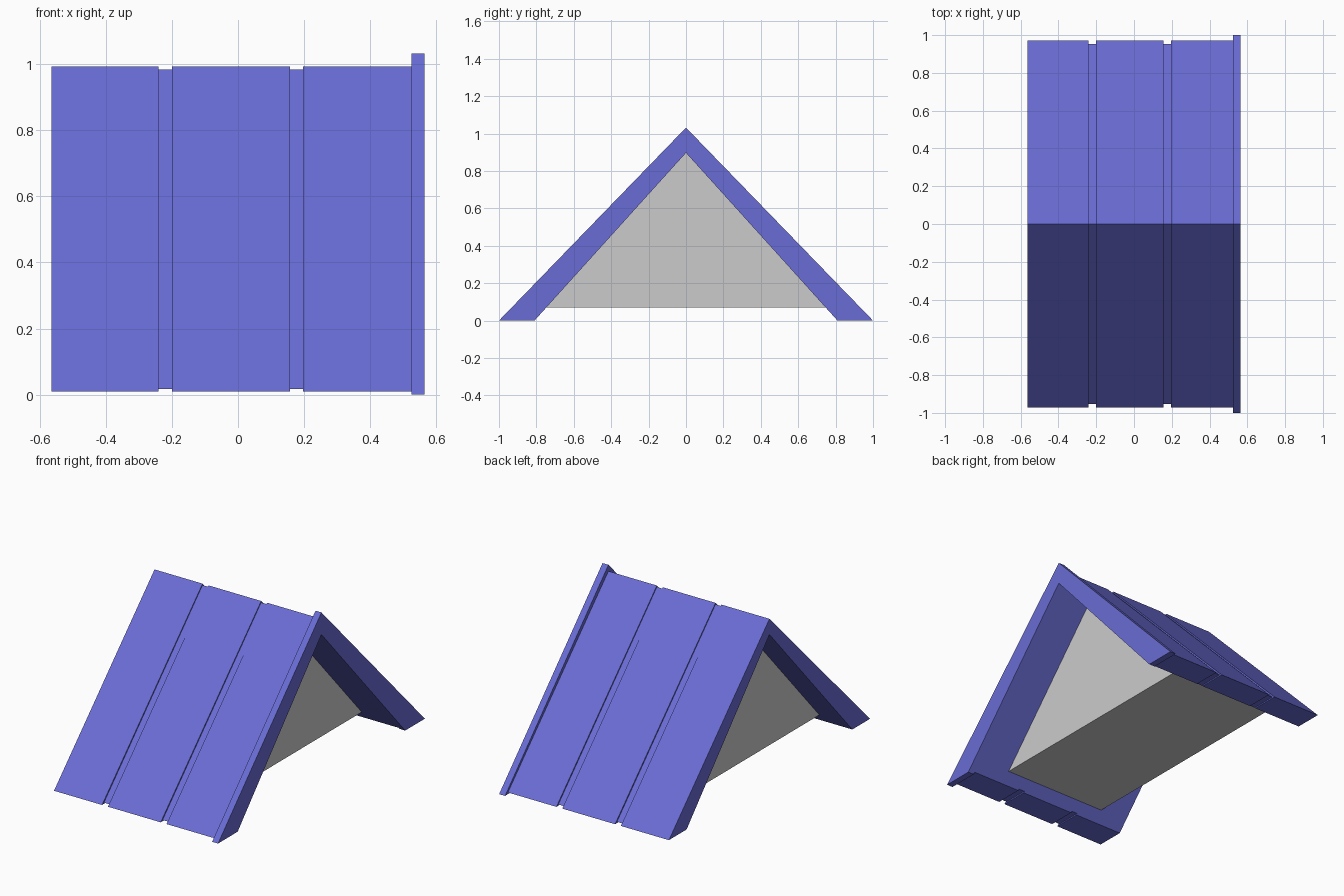
import bpy
import bmesh

if "Cube" in bpy.data.objects:
    bpy.data.objects.remove(bpy.data.objects["Cube"])


def material(name, color):
    mat = bpy.data.materials.new(name)
    mat.diffuse_color = (*color, 1)
    mat.use_nodes = True
    mat.node_tree.nodes["Principled BSDF"].inputs["Base Color"].default_value = mat.diffuse_color
    return mat


def loft(name, sections, mat):
    """Solid skinned through (x, profile) sections; profiles are (y, z) loops of equal length."""
    bm = bmesh.new()
    rings = [[bm.verts.new((x, y, z)) for y, z in prof] for x, prof in sections]
    bm.faces.new(rings[0])
    bm.faces.new(rings[-1])
    n = len(rings[0])
    for a, b in zip(rings, rings[1:]):
        for i in range(n):
            j = (i + 1) % n
            bm.faces.new((a[i], a[j], b[j], b[i]))
    # Profiles share their underside, so weld the repeated points
    bmesh.ops.remove_doubles(bm, verts=bm.verts, dist=1e-5)
    bmesh.ops.recalc_face_normals(bm, faces=bm.faces)
    mesh = bpy.data.meshes.new(name)
    bm.to_mesh(mesh)
    bm.free()
    mesh.materials.append(mat)
    obj = bpy.data.objects.new(name, mesh)
    bpy.context.collection.objects.link(obj)
    return obj


INNER_Y, INNER_RIDGE = 0.81, 0.897


def gable(outer_y, ridge, base):
    """Inverted V profile whose underside lies on one common pair of slopes."""
    inner = INNER_Y * (1 - base / INNER_RIDGE)
    return [(-outer_y, base), (0, ridge), (outer_y, base),
            (inner, base), (0, INNER_RIDGE), (-inner, base)]


blue = material("roof_blue", (0.142, 0.15, 0.66))
grey = material("attic_grey", (0.57, 0.57, 0.57))

# Roof panels with two recessed grooves, skinned as one solid
panel = gable(0.972, 0.993, 0.010)
groove = gable(0.953, 0.984, 0.017)
sections = [(-0.565, panel)]
for x0, x1 in [(-0.24, -0.2), (0.157, 0.197)]:
    sections += [(x0, panel), (x0, groove), (x1, groove), (x1, panel)]
sections.append((0.525, panel))
loft("roof_panels", sections, blue)

# Raised gable trim on the right end
trim = gable(1.0, 1.032, 0.0)
loft("gable_trim", [(0.525, trim), (0.565, trim)], blue)

# Grey attic block set in from both ends
block = [(-0.77, 0.07), (0, 0.915), (0.77, 0.07)]
loft("attic_block", [(-0.38, block), (0.315, block)], grey)
